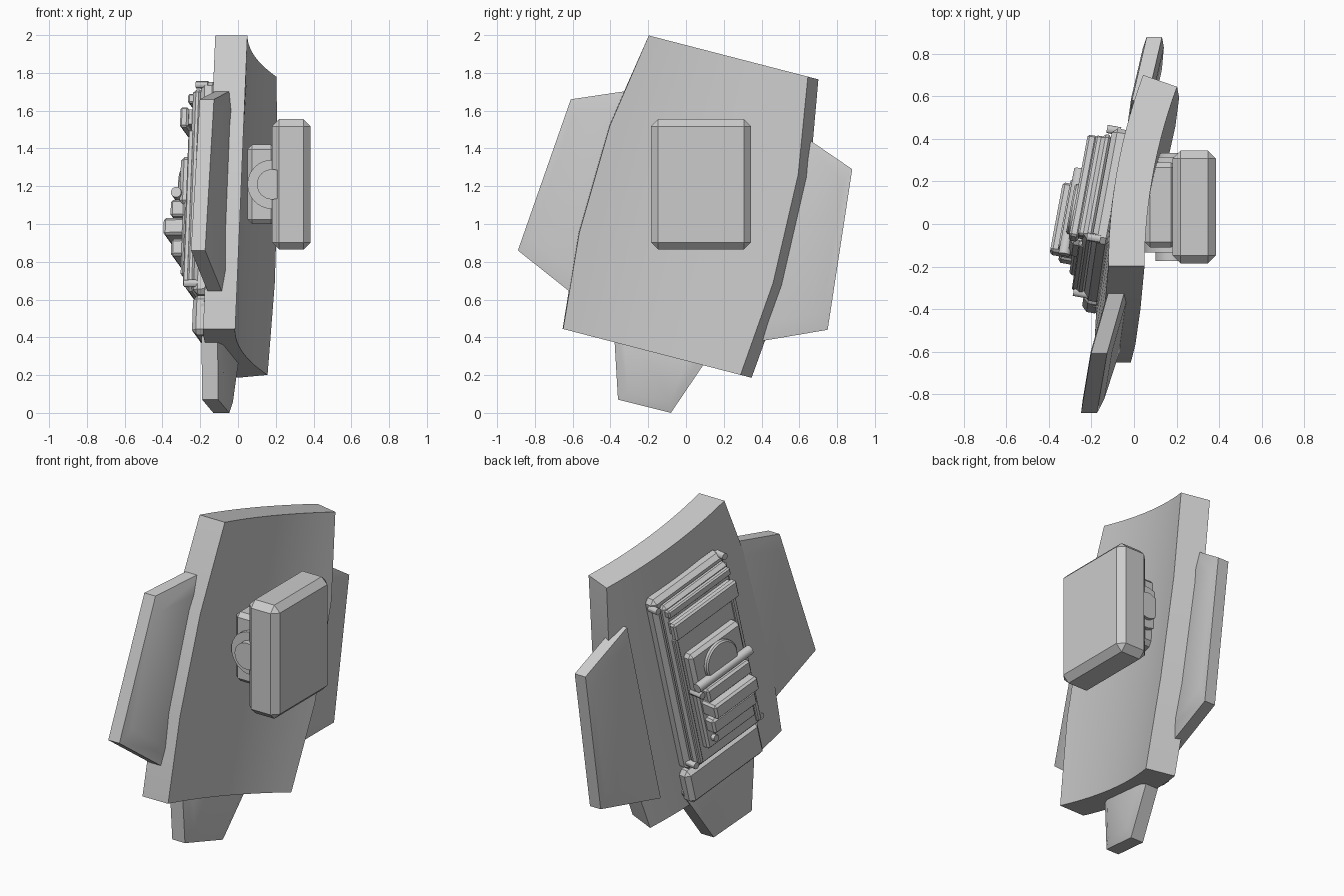
import bpy, bmesh, math
from mathutils import Matrix, Vector

old = bpy.data.objects.get("Cube")
if old:
    bpy.data.objects.remove(old, do_unlink=True)

grey = bpy.data.materials.new("light_grey")
grey.use_nodes = True
grey.diffuse_color = (0.6, 0.6, 0.6, 1)
grey.node_tree.nodes["Principled BSDF"].inputs["Base Color"].default_value = (0.6, 0.6, 0.6, 1)

# Leaning frame of the plate: ACROSS runs front to back, UP along its height
LEAN = math.radians(14.5)
ACROSS = Vector((0, math.cos(LEAN), -math.sin(LEAN)))
UP = Vector((0, math.sin(LEAN), math.cos(LEAN)))
MID = -0.256


def finish(name, bm, bevel=0.0):
    bmesh.ops.recalc_face_normals(bm, faces=bm.faces)
    if bevel:
        sharp = [e for e in bm.edges if e.calc_face_angle(0) > math.radians(40)]
        bmesh.ops.bevel(bm, geom=sharp, offset=bevel, segments=1, affect="EDGES")
    mesh = bpy.data.meshes.new(name)
    bm.to_mesh(mesh)
    bm.free()
    ob = bpy.data.objects.new(name, mesh)
    bpy.context.collection.objects.link(ob)
    mesh.materials.append(grey)
    bpy.ops.object.select_all(action="DESELECT")
    ob.select_set(True)
    bpy.context.view_layer.objects.active = ob
    bpy.ops.object.shade_smooth_by_angle(angle=math.radians(30))


def box(name, lo, hi, frame=Matrix(), bevel=0.0):
    bm = bmesh.new()
    bmesh.ops.create_cube(bm, size=1)
    lo, hi = Vector(lo), Vector(hi)
    for v in bm.verts:
        v.co = frame @ Vector([(lo[i] + hi[i]) / 2 + v.co[i] * (hi[i] - lo[i]) for i in range(3)])
    finish(name, bm, bevel)


def rod(name, start, end, radius, frame=Matrix(), sides=24, bevel=0.0):
    start, end = Vector(start), Vector(end)
    axis = end - start
    turn = axis.to_track_quat("Z", "Y").to_matrix().to_4x4()
    bm = bmesh.new()
    bmesh.ops.create_cone(bm, cap_ends=True, segments=sides, radius1=radius, radius2=radius,
                          depth=axis.length,
                          matrix=frame @ Matrix.Translation((start + end) / 2) @ turn)
    finish(name, bm, bevel)


# Curved main plate: arc section stacked at four heights
RADIUS, THICK, STEPS = 2.6, 0.17, 14
START = -0.70


def plate_point(u, v, depth):
    angle = math.asin((u - START) / RADIUS)
    r = RADIUS + depth
    x = RADIUS - r * math.cos(angle) - 0.015 + 0.04 * (v - 0.27)
    return Vector((x, 0, 0)) + ACROSS * (START + r * math.sin(angle)) + UP * v


bm = bmesh.new()
rings = []
for v, half in ((0.267, 0.485), (0.78, 0.53), (1.37, 0.515), (1.885, 0.435)):
    us = [MID - half + 2 * half * i / STEPS for i in range(STEPS + 1)]
    ring = [bm.verts.new(plate_point(u, v, 0)) for u in us]
    ring += [bm.verts.new(plate_point(u, v, THICK)) for u in reversed(us)]
    rings.append(ring)
count = len(rings[0])
for low, high in zip(rings, rings[1:]):
    for i in range(count):
        j = (i + 1) % count
        bm.faces.new((low[i], low[j], high[j], high[i]))
for ring in (rings[0], rings[-1]):
    for i in range(STEPS):
        bm.faces.new((ring[i], ring[i + 1], ring[count - 2 - i], ring[count - 1 - i]))
finish("main_plate", bm)


# Flat armour fins: sloped polygon slabs with softly chamfered faces
def fin(name, outline, plane, thick, swell):
    base, by_y, by_z = plane
    cy = sum(p[0] for p in outline) / len(outline)
    cz = sum(p[1] for p in outline) / len(outline)
    bm = bmesh.new()
    loops = []
    for shift, scale in ((-0.008, 0.8), (0, 1), (thick, 1), (thick + swell, 0.8)):
        loop = []
        for y, z in outline:
            y, z = cy + (y - cy) * scale, cz + (z - cz) * scale
            loop.append(bm.verts.new((base + by_y * y + by_z * z + shift, y, z)))
        loops.append(loop)
    n = len(outline)
    for a, b in zip(loops, loops[1:]):
        for i in range(n):
            bm.faces.new((a[i], a[(i + 1) % n], b[(i + 1) % n], b[i]))
    bm.faces.new(loops[0])
    bm.faces.new(loops[-1])
    finish(name, bm)


fin("front_fin", [(-0.61, 1.66), (-0.89, 0.86), (-0.50, 0.55), (-0.24, 1.715)],
    (0.046, 0.29, -0.043), 0.075, 0.018)
fin("back_fin", [(0.88, 1.29), (0.75, 0.44), (0.31, 0.365), (0.58, 1.495)],
    (-0.108, 0.22, -0.02), 0.072, 0.018)
fin("bottom_fin", [(-0.36, 0.07), (-0.08, 0.0), (0.15, 0.34), (0.12, 0.46), (-0.39, 0.58)],
    (-0.114, 0.21, 0), 0.085, 0.02)

# Panel frame on the outer face: x towards the front, y up, z outwards
side = -(ACROSS + Vector((0.18, 0, 0))).normalized()
rise = UP + Vector((0.037, 0, 0))
rise = (rise - side * rise.dot(side)).normalized()
out = side.cross(rise)
PANEL = Matrix((side, rise, out)).transposed().to_4x4()
PANEL.translation = ACROSS * -0.25 + Vector((-0.153, 0, 0))

# Layered panel slabs and ridges
box("panel_base", (-0.295, 0.52, -0.03), (0.27, 1.68, 0.06), PANEL, 0.025)
box("panel_upper", (-0.265, 0.54, 0.05), (0.25, 1.645, 0.105), PANEL, 0.02)
for i, a in enumerate((-0.25, 0.21)):
    box(f"panel_rail_{i + 1}", (a, 0.57, 0.09), (a + 0.03, 1.42, 0.12), PANEL, 0.006)
box("bottom_box", (-0.31, 0.30, -0.03), (0.27, 0.515, 0.06), PANEL, 0.025)

# Bars at the top of the panel
box("top_bar", (-0.255, 1.57, 0.08), (0.235, 1.62, 0.13), PANEL, 0.008)
box("bar_support", (-0.25, 1.46, 0.08), (0.215, 1.54, 0.14), PANEL)
box("overhang_bar", (-0.27, 1.44, 0.125), (0.23, 1.55, 0.17), PANEL, 0.01)

# Central block with round hub and cross tube
box("hub_block", (-0.20, 1.03, 0.09), (0.20, 1.29, 0.165), PANEL, 0.02)
rod("hub_disc", (0, 1.15, 0.12), (0, 1.15, 0.19), 0.12, PANEL, 32, 0.008)
rod("cross_tube", (-0.21, 1.09, 0.18), (0.21, 1.09, 0.18), 0.028, PANEL)

# Slats below the hub
box("slat_backing", (-0.19, 0.64, 0.09), (0.19, 1.07, 0.145), PANEL, 0.012)
for i, (v, depth) in enumerate(((1.015, 0.215), (0.915, 0.25), (0.80, 0.205))):
    box(f"slat_{i + 1}", (-0.17, v - 0.046, 0.13), (0.17, v + 0.046, depth), PANEL, 0.012)

# Small bolts
bolts = ((0.25, 1.665, 0.085), (-0.29, 1.63, 0.085), (-0.27, 0.57, 0.11),
         (0.25, 0.58, 0.11), (-0.14, 0.70, 0.17), (-0.19, 1.03, 0.19))
for i, (a, v, depth) in enumerate(bolts):
    rod(f"bolt_{i + 1}", (a, v, 0.02), (a, v, depth), 0.02, PANEL, 12)

# Arm mount on the inner face
box("arm_box", (0.18, -0.185, 0.865), (0.385, 0.345, 1.555), bevel=0.038)
box("mount_block", (0.05, -0.11, 1.0), (0.20, 0.29, 1.42), bevel=0.025)
rod("mount_ring", (0.18, -0.135, 1.21), (0.18, 0.315, 1.21), 0.13, sides=32)
rod("mount_pin", (0.18, -0.175, 1.21), (0.18, 0.335, 1.21), 0.08, sides=32)
